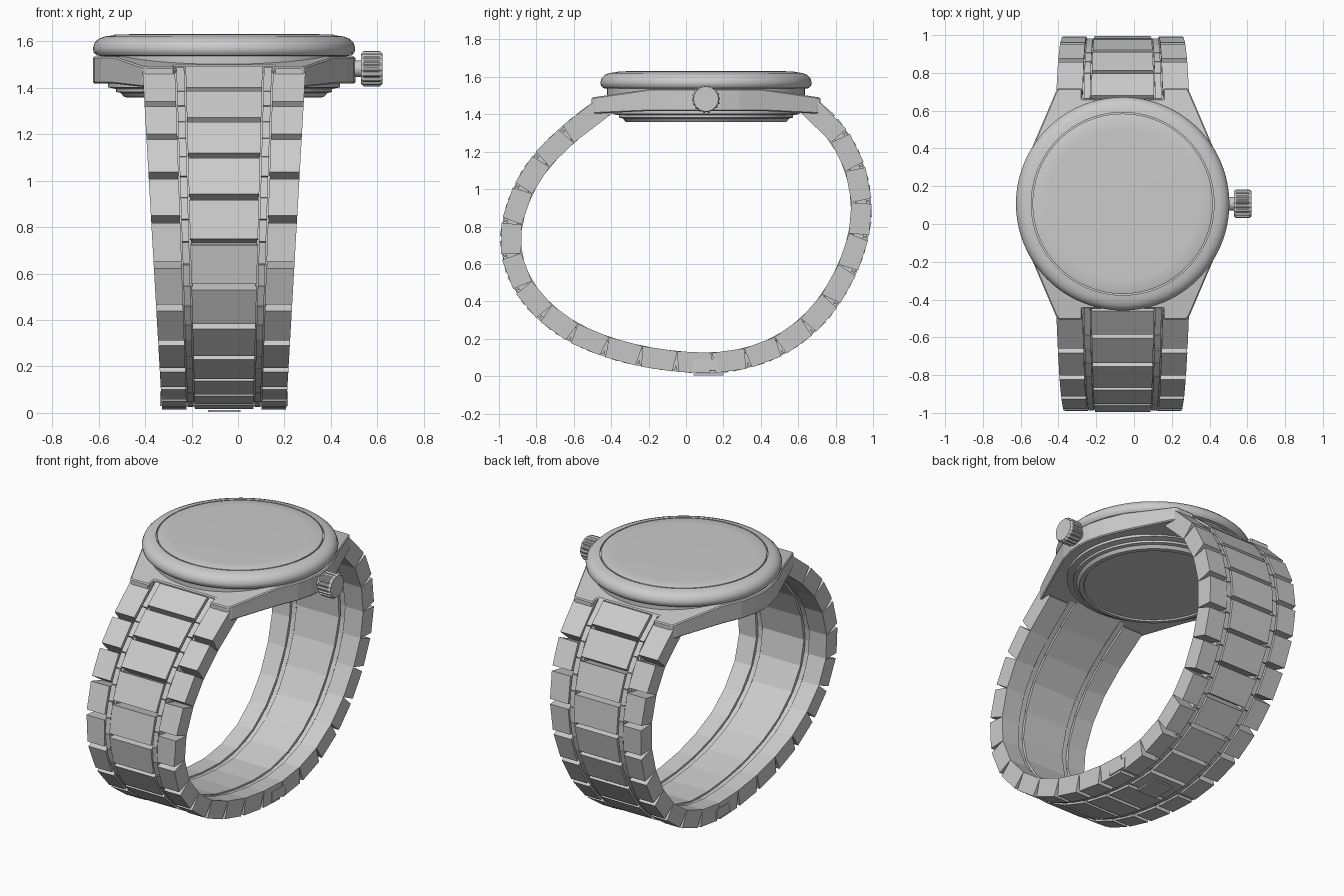
import bpy, bmesh, math
from mathutils import Vector

cube = bpy.data.objects.get("Cube")
if cube:
    bpy.data.objects.remove(cube, do_unlink=True)

CX, CY = -0.06, 0.107          # centre of the watch head
SEG = 96

steel = bpy.data.materials.new("light_grey_steel")
steel.use_nodes = True
steel.diffuse_color = (0.6, 0.6, 0.6, 1)
steel.node_tree.nodes["Principled BSDF"].inputs["Base Color"].default_value = (0.6, 0.6, 0.6, 1)


def finish(name, bm, smooth=False):
    bmesh.ops.recalc_face_normals(bm, faces=bm.faces)
    mesh = bpy.data.meshes.new(name)
    bm.to_mesh(mesh)
    bm.free()
    mesh.materials.append(steel)
    obj = bpy.data.objects.new(name, mesh)
    bpy.context.collection.objects.link(obj)
    if smooth:
        bpy.ops.object.select_all(action='DESELECT')
        obj.select_set(True)
        bpy.context.view_layer.objects.active = obj
        bpy.ops.object.shade_smooth_by_angle(angle=math.radians(35))
    return obj


def loft(bm, rings):
    """Join closed rings of points and cap both ends."""
    rows = [[bm.verts.new(p) for p in ring] for ring in rings]
    n = len(rows[0])
    for a, b in zip(rows, rows[1:]):
        for i in range(n):
            j = (i + 1) % n
            bm.faces.new((a[i], a[j], b[j], b[i]))
    bm.faces.new(rows[0])
    bm.faces.new(rows[-1])


def lathe(name, profile):
    """Turn (radius, z) points about the head's upright axis."""
    bm = bmesh.new()
    turns = [math.tau * i / SEG for i in range(SEG)]
    loft(bm, [[(CX + r * math.cos(t), CY + r * math.sin(t), z) for t in turns]
              for r, z in profile])
    return finish(name, bm, True)


# Head: bezel with grooved crystal, and stepped case back
lathe("bezel", [(0.53, 1.49), (0.53, 1.537), (0.55, 1.54), (0.562, 1.553), (0.565, 1.572),
                (0.557, 1.595), (0.54, 1.611), (0.515, 1.621), (0.484, 1.625),
                (0.484, 1.61), (0.477, 1.61)])
lathe("crystal", [(0.477, 1.60), (0.477, 1.626), (0.47, 1.629), (0.4, 1.631)])
lathe("case_back", [(0.50, 1.43), (0.50, 1.402), (0.465, 1.395), (0.465, 1.382),
                    (0.445, 1.378), (0.43, 1.36), (0.405, 1.358), (0.4, 1.366)])

# Case: tapered outline with a notch for the bracelet at each end
quarter = [(0.565, 0), (0.557, 0.08), (0.53, 0.18), (0.355, 0.59), (0.34, 0.612),
           (0.215, 0.612), (0.215, 0.555)]
half = quarter + [(-x, y) for x, y in reversed(quarter)]
outline = half + [(-x, -y) for x, y in half[1:-1]]
bm = bmesh.new()
loft(bm, [[(x, y, z) for x, y in outline] for z in (0, 1)])
for y in (-0.3, 0.3):
    bmesh.ops.bisect_plane(bm, geom=bm.verts[:] + bm.edges[:] + bm.faces[:],
                           plane_co=(0, y, 0), plane_no=(0, 1, 0))
for v in bm.verts:
    drop = max(0, abs(v.co.y) - 0.3) / 0.31
    v.co.z = 1.535 - 0.045 * drop if v.co.z > 0.5 else 1.418 - 0.015 * drop
bmesh.ops.translate(bm, verts=bm.verts, vec=(CX, CY, 0))
case = finish("case", bm)
bevel = case.modifiers.new("soft_edges", 'BEVEL')
bevel.width = 0.006
bevel.segments = 1

# Crown: stem and fluted knob along x
bm = bmesh.new()
N = 72
def crown_ring(x, r, flute):
    return [(x, CY + (r - flute * (i % 4 > 1)) * math.cos(math.tau * i / N),
             1.482 + (r - flute * (i % 4 > 1)) * math.sin(math.tau * i / N)) for i in range(N)]
loft(bm, [crown_ring(0.47, 0.035, 0), crown_ring(0.53, 0.035, 0), crown_ring(0.53, 0.066, 0),
          crown_ring(0.54, 0.076, 0.007), crown_ring(0.61, 0.076, 0.007),
          crown_ring(0.622, 0.066, 0)])
finish("crown", bm)

# Bracelet path: outer edge seen from the side, as (y, z)
points = [Vector(p) for p in (
    (-0.45, 1.5), (-0.65, 1.35), (-0.83, 1.17), (-0.94, 0.98), (-0.998, 0.75), (-0.965, 0.55),
    (-0.86, 0.37), (-0.66, 0.2), (-0.4, 0.09), (-0.15, 0.035), (0.11, 0.014), (0.32, 0.037),
    (0.55, 0.125), (0.76, 0.3), (0.91, 0.54), (0.985, 0.77), (0.993, 0.95), (0.95, 1.15),
    (0.84, 1.35), (0.67, 1.505))]
ends = [2 * points[0] - points[1]] + points + [2 * points[-1] - points[-2]]
path = []
for a, b, c, d in zip(ends, ends[1:], ends[2:], ends[3:]):
    for i in range(20):
        t = i / 20
        path.append(0.5 * (2 * b + (c - a) * t + (2 * a - 5 * b + 4 * c - d) * t * t
                           + (3 * b - a - 3 * c + d) * t ** 3))
path.append(points[-1])
dist = [0]
for a, b in zip(path, path[1:]):
    dist.append(dist[-1] + (b - a).length)
LENGTH = dist[-1]


def at(s, depth=0):
    """Point on the path at length s, moved inward by depth."""
    i = next((k for k in range(1, len(dist)) if dist[k] >= s), len(dist) - 1)
    a, b = path[i - 1], path[i]
    way = (b - a).normalized()
    p = a.lerp(b, (s - dist[i - 1]) / (dist[i] - dist[i - 1]))
    return p + Vector((-way.y, way.x)) * depth


def links(name, x0, x1, joints, gap, top=0, bottom=0.11):
    """Row of wedge-sided links between x0 and x1, narrowing towards the clasp."""
    bm = bmesh.new()
    for s0, s1 in zip(joints, joints[1:]):
        section = [at(s0, bottom), at(s0, top), at(s1, top), at(s1, bottom)]
        way = (section[2] - section[1]).normalized() * gap
        section[1] += way
        section[2] -= way
        loft(bm, [[(CX + x * (0.265 + 0.057 * p.y) / 0.35, p.x, p.y) for p in section]
                  for x in (x0, x1)])
    return finish(name, bm)


LEAD = 0.18
count = round((LENGTH - 2 * LEAD) / 0.197)
pitch = (LENGTH - 2 * LEAD) / count
centre = [0] + [LEAD + pitch * k for k in range(count + 1)] + [LENGTH]
outer = [0.03] + [LEAD + pitch * (k + 0.5) for k in range(count)] + [LENGTH - 0.03]
strip = sorted(centre + outer[1:-1])
links("centre_links", -0.166, 0.166, centre, 0.013)
for side, sign in (("left", 1), ("right", -1)):
    links(side + "_strip", sign * 0.172, sign * 0.206, strip, 0.002, 0.012, 0.104)
    links(side + "_strip_core", sign * 0.16, sign * 0.216, strip, 0, 0.03, 0.085)
    links(side + "_outer_links", sign * 0.212, sign * 0.352, outer, 0.016)

# Clasp: side release buttons and a thin plate underneath
def block(name, lo, hi):
    bm = bmesh.new()
    loft(bm, [[(lo[0], lo[1], z), (hi[0], lo[1], z), (hi[0], hi[1], z), (lo[0], hi[1], z)]
              for z in (lo[2], hi[2])])
    return finish(name, bm)
block("clasp_buttons", (CX - 0.275, 0.035, 0.03), (CX + 0.275, 0.17, 0.092))
block("clasp_plate", (CX - 0.07, 0.04, 0.004), (CX + 0.07, 0.2, 0.013))
